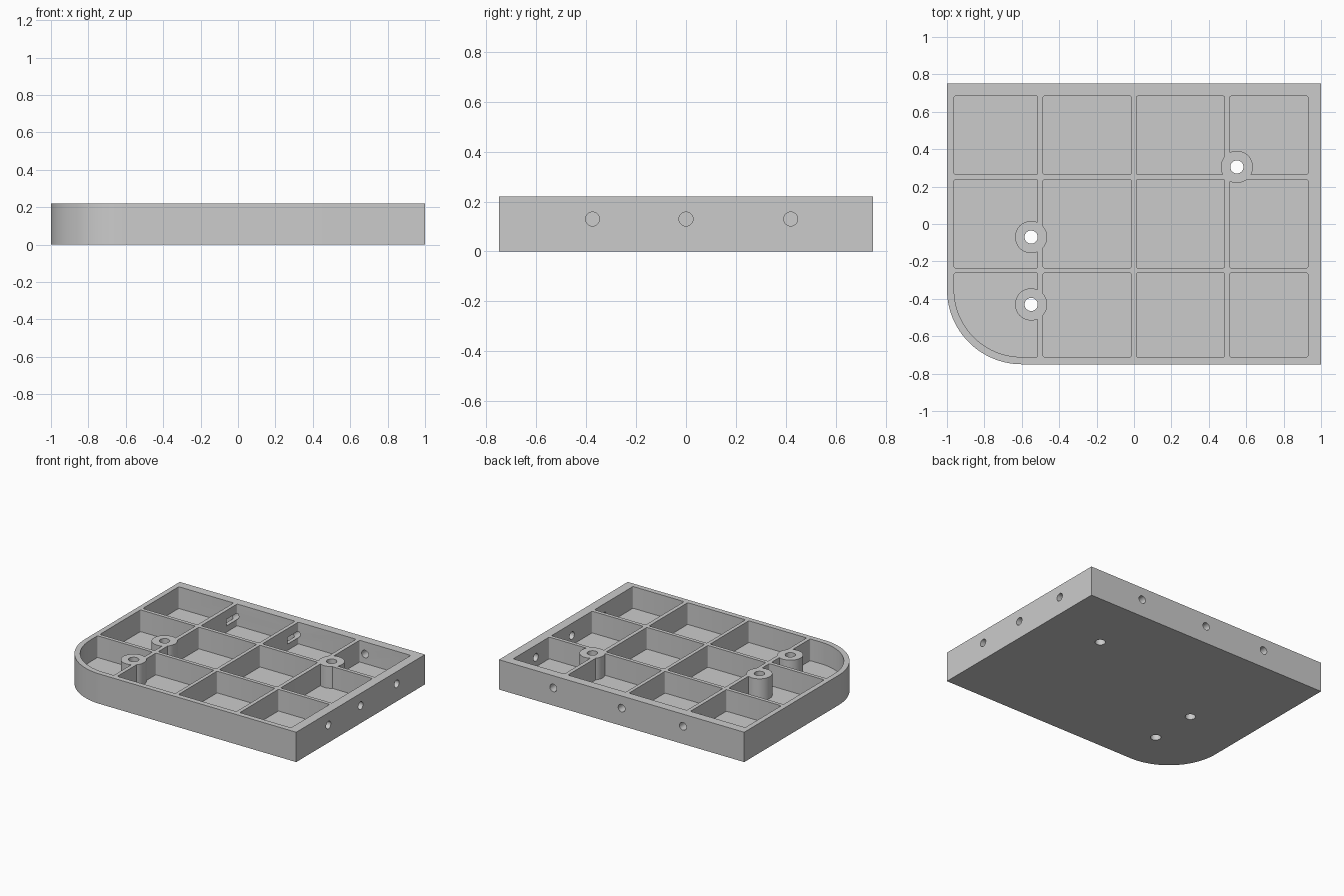
import bpy
import bmesh
from math import cos, sin, pi, radians
from mathutils import Matrix, Vector

if "Cube" in bpy.data.objects:
    bpy.data.objects.remove(bpy.data.objects["Cube"], do_unlink=True)

HEIGHT, FLOOR = 0.22, 0.06
HOLE_Z, HOLE_R, HOLE_DEPTH = 0.13, 0.028, 0.19

grey = bpy.data.materials.new("grey_plastic")
grey.use_nodes = True
grey.diffuse_color = (0.6, 0.6, 0.6, 1)
grey.node_tree.nodes["Principled BSDF"].inputs["Base Color"].default_value = (0.6, 0.6, 0.6, 1)


def add_slab(bm, x0, x1, y0, y1, z0, z1, corner=0.0, rest=0.0):
    """Extruded rectangle; 'corner' rounds the front right-hand corner at -x, 'rest' the others."""
    points = []
    corners = [(x0, y0, 1, 1, corner), (x1, y0, -1, 1, rest),
               (x1, y1, -1, -1, rest), (x0, y1, 1, -1, rest)]
    for i, (x, y, sx, sy, r) in enumerate(corners):
        steps = 0 if r == 0 else (24 if r > 0.1 else 4)
        for k in range(steps + 1):
            a = pi + i * pi / 2 + (k / steps * pi / 2 if steps else 0)
            points.append((x + sx * r + r * cos(a), y + sy * r + r * sin(a)))
    face = bm.faces.new([bm.verts.new((x, y, z0)) for x, y in points])
    top = bmesh.ops.extrude_face_region(bm, geom=[face])["geom"]
    bmesh.ops.translate(bm, vec=(0, 0, z1 - z0),
                        verts=[g for g in top if isinstance(g, bmesh.types.BMVert)])


def add_rod(bm, start, end, radius):
    a, b = Vector(start), Vector(end)
    turn = (b - a).to_track_quat("Z", "Y").to_matrix().to_4x4()
    bmesh.ops.create_cone(bm, cap_ends=True, segments=48, radius1=radius, radius2=radius,
                          depth=(b - a).length, matrix=Matrix.Translation((a + b) / 2) @ turn)


def make_object(name, bm):
    bmesh.ops.recalc_face_normals(bm, faces=bm.faces[:])
    mesh = bpy.data.meshes.new(name)
    bm.to_mesh(mesh)
    bm.free()
    mesh.materials.append(grey)
    obj = bpy.data.objects.new(name, mesh)
    bpy.context.collection.objects.link(obj)
    return obj


def cut(target, cutter):
    """Subtract the cutter, then discard it."""
    cutter.hide_render = True
    mod = target.modifiers.new("cut", "BOOLEAN")
    mod.operation, mod.solver, mod.object = "DIFFERENCE", "EXACT", cutter
    bpy.context.view_layer.objects.active = target
    bpy.ops.object.modifier_apply(modifier=mod.name)
    bpy.data.objects.remove(cutter, do_unlink=True)


# Solid tray with one large rounded corner
bm = bmesh.new()
add_slab(bm, -1, 1, -0.75, 0.75, 0, HEIGHT, corner=0.4)
tray = make_object("ribbed_tray", bm)

# Grid of pockets, leaving the walls and thin ribs between them
columns = [(-0.962, -0.515), (-0.486, -0.014), (0.013, 0.484), (0.513, 0.93)]
rows = [(-0.711, -0.262), (-0.235, 0.238), (0.265, 0.684)]
bm = bmesh.new()
for x0, x1 in columns:
    for y0, y1 in rows:
        rounded = (x0, y0) == (columns[0][0], rows[0][0])
        add_slab(bm, x0, x1, y0, y1, FLOOR, HEIGHT + 0.1,
                 corner=0.361 if rounded else 0.008, rest=0.008)
pockets = make_object("pockets", bm)

# Screw bosses are kept standing inside the pockets
bosses = [(-0.55, -0.07), (-0.55, -0.43), (0.55, 0.305)]
for x, y in bosses:
    bm = bmesh.new()
    add_rod(bm, (x, y, -0.1), (x, y, HEIGHT + 0.2), 0.086)
    cut(pockets, make_object("boss_shape", bm))
cut(tray, pockets)

# Screw holes through the bosses, and drilled holes in the left and back walls
bm = bmesh.new()
for x, y in bosses:
    add_rod(bm, (x, y, -0.1), (x, y, HEIGHT + 0.1), 0.035)
for y in (-0.375, 0, 0.42):
    add_rod(bm, (1 - HOLE_DEPTH, y, HOLE_Z), (1.1, y, HOLE_Z), HOLE_R)
for x in (-0.5, 0, 0.557):
    add_rod(bm, (x, 0.75 - HOLE_DEPTH, HOLE_Z), (x, 0.85, HOLE_Z), HOLE_R)
cut(tray, make_object("drills", bm))

bpy.ops.object.select_all(action="DESELECT")
tray.select_set(True)
bpy.context.view_layer.objects.active = tray
bpy.ops.object.shade_smooth_by_angle(angle=radians(30))
